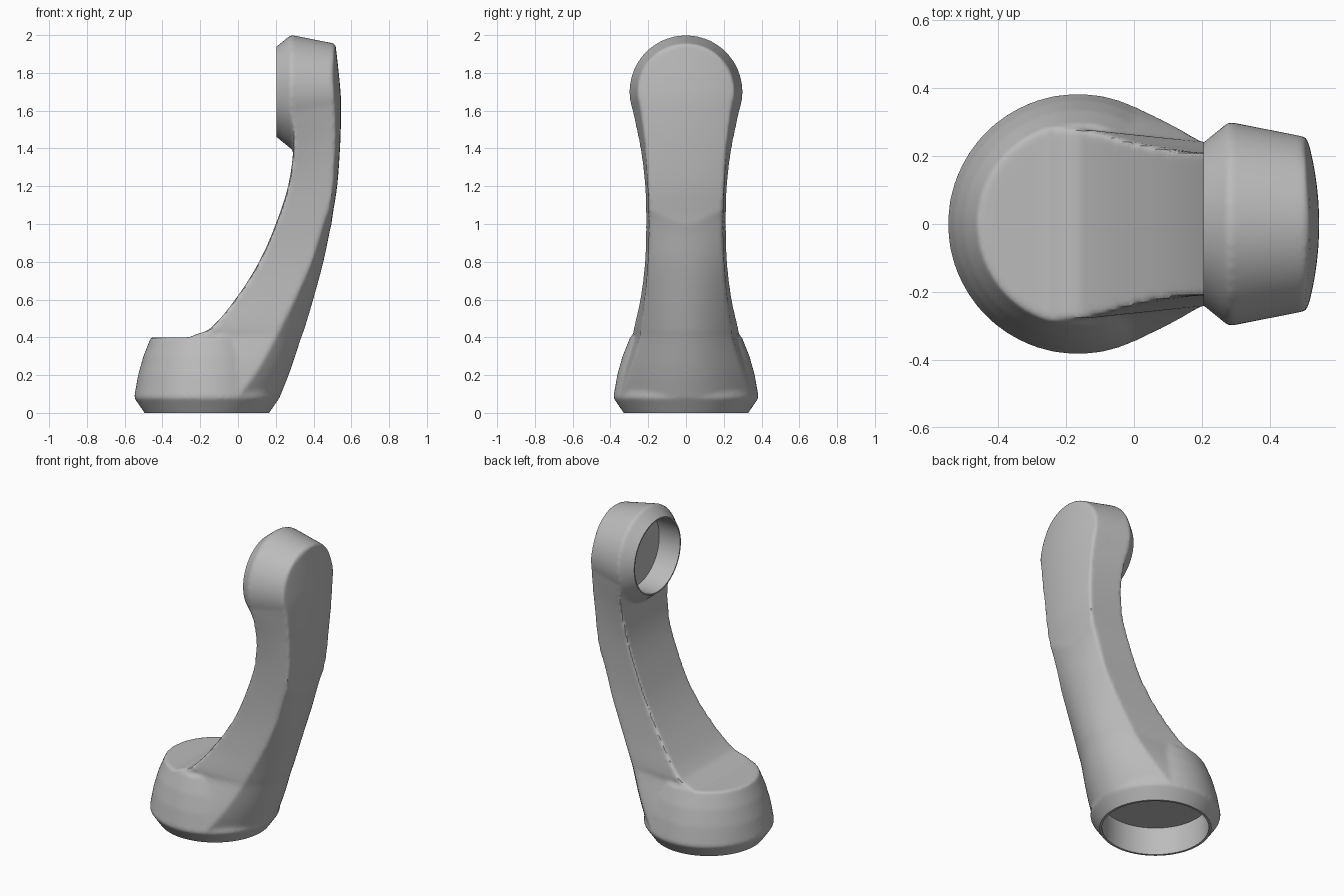
import bpy, bmesh, math
from mathutils import Matrix

cube = bpy.data.objects.get("Cube")
if cube:
    bpy.data.objects.remove(cube, do_unlink=True)

CUP_X, HEAD_Z = -0.165, 1.70


def add_object(name, bm):
    bmesh.ops.recalc_face_normals(bm, faces=bm.faces)
    mesh = bpy.data.meshes.new(name)
    bm.to_mesh(mesh)
    bm.free()
    ob = bpy.data.objects.new(name, mesh)
    bpy.context.collection.objects.link(ob)
    return ob


def skin(name, rings):
    """Bridge closed rings of points and cap both ends."""
    bm = bmesh.new()
    loops = [[bm.verts.new(p) for p in ring] for ring in rings]
    n = len(loops[0])
    for a, b in zip(loops, loops[1:]):
        for i in range(n):
            j = (i + 1) % n
            bm.faces.new((a[i], a[j], b[j], b[i]))
    bm.faces.new(loops[0])
    bm.faces.new(loops[-1])
    return add_object(name, bm)


def lathe(name, profile, place, n=96):
    """Round body from (height, radius) pairs along local z."""
    rings = []
    for h, r in profile:
        angles = [2 * math.pi * i / n for i in range(n)]
        rings.append([place @ Matrix.Translation((r * math.cos(a), r * math.sin(a), h)).translation
                      for a in angles])
    return skin(name, rings)


def smooth_rows(keys, steps=8):
    """Cubic interpolation of key rows by their first value, the height."""
    def slope(i):
        a, b = keys[max(i - 1, 0)], keys[min(i + 1, len(keys) - 1)]
        return [(q - p) / (b[0] - a[0]) for p, q in zip(a, b)]
    rows = []
    for i in range(len(keys) - 1):
        p, q, m, s = keys[i], keys[i + 1], slope(i), slope(i + 1)
        d = q[0] - p[0]
        for k in range(steps):
            t = k / steps
            u = t * t * (3 - 2 * t)
            rows.append([a * (1 - u) + b * u + d * t * (1 - t) * ((1 - t) * e - t * f)
                         for a, b, e, f in zip(p, q, m, s)])
    return rows + [list(keys[-1])]


def section(z, front, front_w, crease, crease_w, back, n=24):
    """Flat inner face, straight sides, bowed outer face."""
    pts = [(front, -front_w, z)]
    for i in range(n + 1):
        t = 2 * i / n - 1
        pts.append((back - (back - crease) * t * t, crease_w * t, z))
    return pts + [(front, front_w, z)]


def loft(name, keys):
    return skin(name, [section(*row) for row in smooth_rows(keys)])


def apply_modifier(ob, kind, **settings):
    mod = ob.modifiers.new(kind.title(), kind)
    for key, value in settings.items():
        setattr(mod, key, value)
    deps = bpy.context.evaluated_depsgraph_get()
    mesh = bpy.data.meshes.new_from_object(ob.evaluated_get(deps))
    ob.modifiers.clear()
    ob.data = mesh


def combine(ob, tool, operation):
    apply_modifier(ob, 'BOOLEAN', object=tool, operation=operation, solver='EXACT')
    bpy.data.objects.remove(tool, do_unlink=True)


def box(name, centre, size):
    bm = bmesh.new()
    bmesh.ops.create_cube(bm, size=1, matrix=Matrix.Translation(centre) @ Matrix.Diagonal((*size, 1)))
    return add_object(name, bm)


cup_axis = Matrix.Translation((CUP_X, 0, 0))
head_axis = Matrix.Translation((0, 0, HEAD_Z)) @ Matrix.Rotation(math.pi / 2, 4, 'Y')

# Curved arm: height, inner x, inner half width, crease x, crease half width, outer x
arm_keys = [
    (.08, -.165, .385, 0, .348, .22),
    (.22, -.165, .352, .10, .30, .275),
    (.40, -.25, .288, .20, .245, .335),
    (.44, -.155, .28, .22, .24, .35),
    (.60, -.015, .243, .30, .218, .398),
    (.80, .112, .218, .39, .20, .452),
    (1, .20, .212, .455, .195, .495),
    (1.2, .265, .217, .495, .20, .525),
    (1.4, .293, .242, .51, .212, .54),
    (1.55, .287, .273, .515, .228, .545),
    (HEAD_Z, .283, .30, .515, .25, .543),
]
over = .03
body = loft("handset_body", [(z, f, fw, c + over * (z > 1), cw, b + over * (z > 1))
                             for z, f, fw, c, cw, b in arm_keys])

# Lower cup and upper head
cup = lathe("lower_cup", [(-.04, .302), (.08, .385), (.2, .364), (.3, .336), (.4, .296)], cup_axis)
combine(body, cup, 'UNION')
head = lathe("upper_head", [(.165, .208), (.28, .301), (.6, .238)], head_axis)
combine(body, head, 'UNION')

# Shared bowed outer face for the head and upper arm
trim_keys = [(-.2, .6)] + [(k[0], k[5] + over * (k[0] < 1)) for k in arm_keys if k[0] > .7]
trim_keys.append((2.05, .505))
trim = loft("outer_trim", [(z, -1, .45, b - .11, .45, b) for z, b in trim_keys])
combine(body, trim, 'INTERSECT')

# Soften all outer edges
apply_modifier(body, 'REMESH', mode='VOXEL', voxel_size=.011)
apply_modifier(body, 'SMOOTH', factor=.5, iterations=6)

# Flat rims and round recesses
combine(body, box("base_cut", (0, 0, -.25), (3, 3, .5)), 'DIFFERENCE')
combine(body, box("head_cut", (-.295, 0, HEAD_Z), (1, 1, .9)), 'DIFFERENCE')
combine(body, lathe("cup_bore", [(-.1, .315), (.18, .315)], cup_axis), 'DIFFERENCE')
combine(body, lathe("head_bore", [(.1, .232), (.355, .232)], head_axis), 'DIFFERENCE')

# Single grey material
grey = bpy.data.materials.new("plain_grey")
grey.use_nodes = True
colour = (.5, .5, .5, 1)
grey.diffuse_color = colour
grey.node_tree.nodes["Principled BSDF"].inputs["Base Color"].default_value = colour
body.data.materials.clear()
body.data.materials.append(grey)
for face in body.data.polygons:
    face.material_index = 0

bpy.ops.object.select_all(action='DESELECT')
body.select_set(True)
bpy.context.view_layer.objects.active = body
bpy.ops.object.shade_smooth_by_angle(angle=math.radians(35))
